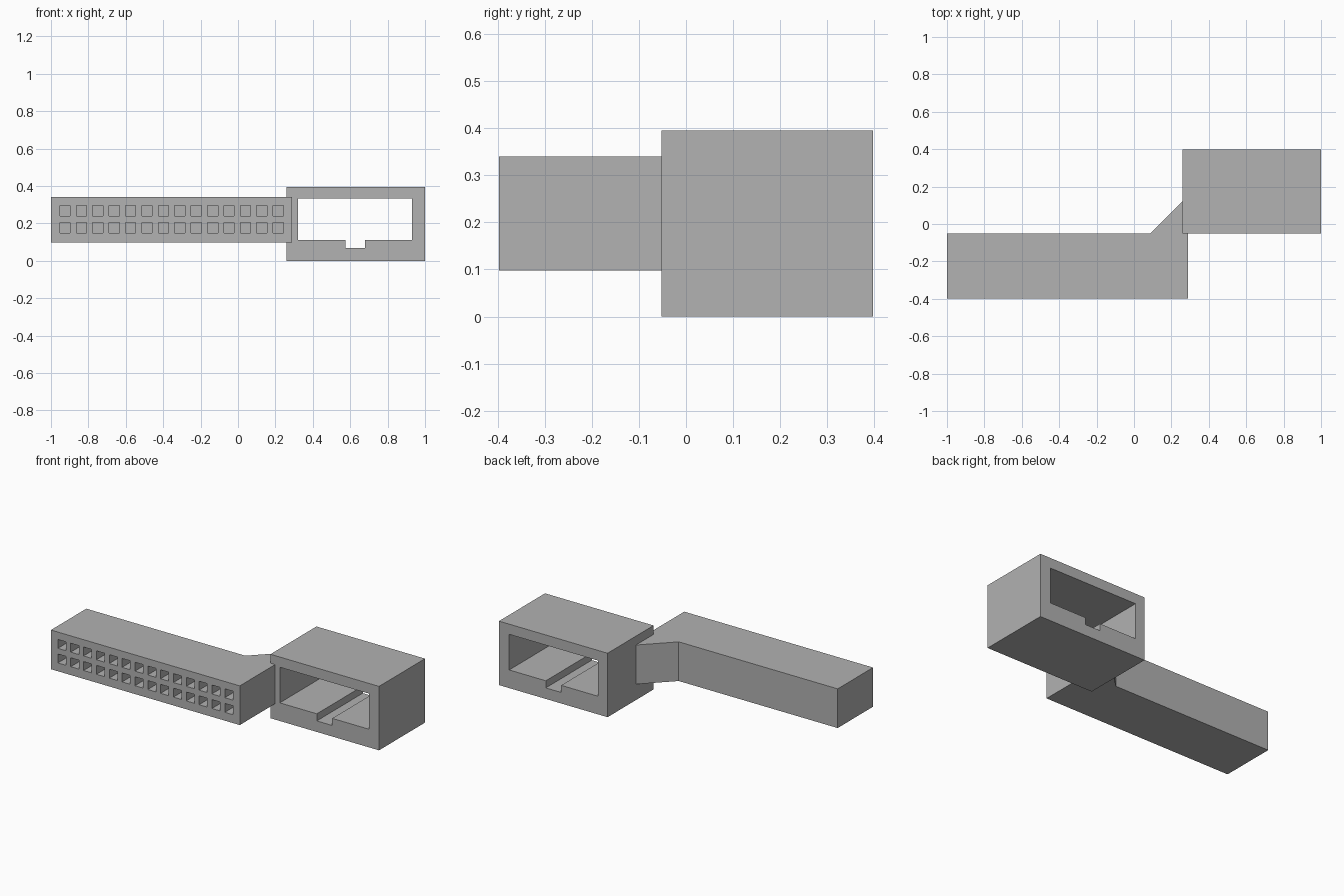
import bpy, bmesh
from mathutils import Vector

cube = bpy.data.objects.get("Cube")
if cube:
    bpy.data.objects.remove(cube, do_unlink=True)

grey = bpy.data.materials.new("plain grey")
grey.use_nodes = True
colour = (0.445, 0.445, 0.445, 1)
grey.diffuse_color = colour
grey.node_tree.nodes["Principled BSDF"].inputs["Base Color"].default_value = colour


def add_prism(bm, points, offset):
    """Extrude a closed outline of 3D points along an offset."""
    face = bm.faces.new([bm.verts.new(p) for p in points])
    out = bmesh.ops.extrude_face_region(bm, geom=[face], use_keep_orig=True)
    verts = [g for g in out["geom"] if isinstance(g, bmesh.types.BMVert)]
    bmesh.ops.translate(bm, verts=verts, vec=Vector(offset))


def finish(bm, name):
    bmesh.ops.recalc_face_normals(bm, faces=bm.faces[:])
    mesh = bpy.data.meshes.new(name)
    bm.to_mesh(mesh)
    bm.free()
    mesh.materials.append(grey)
    obj = bpy.data.objects.new(name, mesh)
    bpy.context.collection.objects.link(obj)
    return obj


def rect(x0, x1, z0, z1, y):
    return [(x0, y, z0), (x1, y, z0), (x1, y, z1), (x0, y, z1)]


def cut(obj, cutter):
    """Subtract the cutter, keep the result and drop the cutter."""
    cutter.hide_render = True
    mod = obj.modifiers.new("cut", "BOOLEAN")
    mod.operation = "DIFFERENCE"
    mod.solver = "EXACT"
    mod.object = cutter
    bpy.context.view_layer.objects.active = obj
    bpy.ops.object.modifier_apply(modifier=mod.name)
    bpy.data.objects.remove(cutter, do_unlink=True)


FRONT, MID, BACK = -0.397, -0.052, 0.397

# Long socket block with the slanted brace behind its end
low, high = 0.098, 0.34
plan = [(-1, FRONT), (0.29, FRONT), (0.29, MID), (0.258, MID),
        (0.258, 0.12), (0.086, MID), (-1, MID)]
bm = bmesh.new()
add_prism(bm, [(x, y, low) for x, y in plan], (0, 0, high - low))
socket_block = finish(bm, "socket_block")

# Two rows of square sockets
half = 0.0275
bm = bmesh.new()
for column in range(14):
    for z in (0.177, 0.267):
        x = -0.925 + column * 0.0877
        add_prism(bm, rect(x - half, x + half, z - half, z + half, FRONT - 0.05),
                  (0, 0.33, 0))
cut(socket_block, finish(bm, "socket_cutter"))

# Hollow housing, open front and back
bm = bmesh.new()
add_prism(bm, rect(0.258, 1, 0, 0.395, MID), (0, BACK - MID, 0))
housing = finish(bm, "housing")

# Tunnel with a key slot along its floor
tunnel = [(0.322, 0.112), (0.575, 0.112), (0.575, 0.068), (0.68, 0.068),
          (0.68, 0.112), (0.93, 0.112), (0.93, 0.332), (0.322, 0.332)]
bm = bmesh.new()
add_prism(bm, [(x, MID - 0.1, z) for x, z in tunnel], (0, BACK - MID + 0.2, 0))
cut(housing, finish(bm, "tunnel_cutter"))
